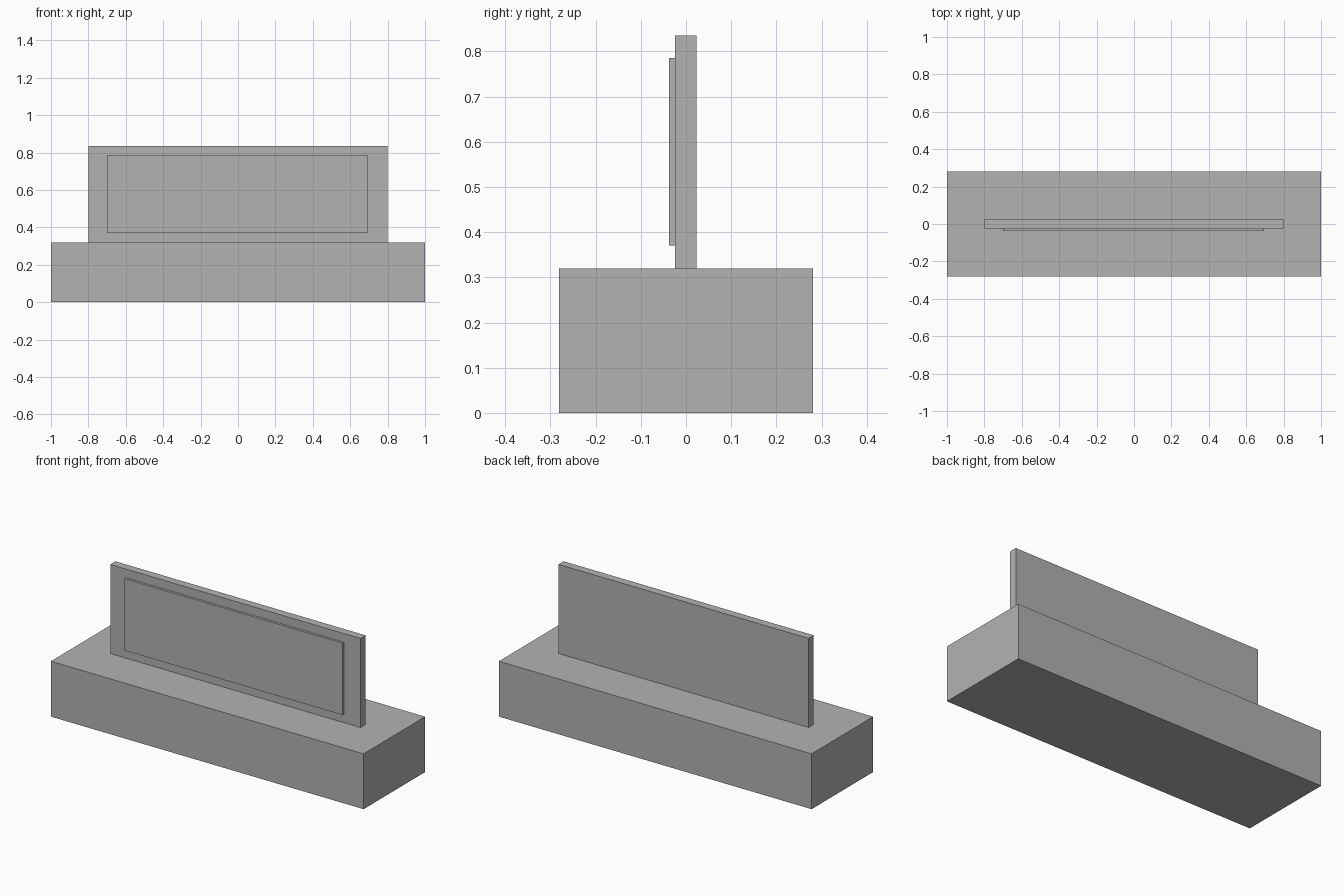
import bpy

if "Cube" in bpy.data.objects:
    bpy.data.objects.remove(bpy.data.objects["Cube"])

# One flat grey for the whole model
grey = bpy.data.materials.new("mid_grey")
grey.diffuse_color = (0.448, 0.448, 0.448, 1.0)
grey.use_nodes = True
grey.node_tree.nodes["Principled BSDF"].inputs["Base Color"].default_value = grey.diffuse_color


def box(name, low, high):
    """Box spanning two opposite corners."""
    centre = [(a + b) / 2 for a, b in zip(low, high)]
    size = [b - a for a, b in zip(low, high)]
    bpy.ops.mesh.primitive_cube_add(size=1, location=centre)
    ob = bpy.context.object
    ob.name = name
    ob.scale = size
    bpy.ops.object.transform_apply(location=False, rotation=False, scale=True)
    ob.data.materials.append(grey)
    return ob


# Low wide base block
box("base_block", (-1.0, -0.281, 0.0), (1.0, 0.281, 0.32))
# Thin upright panel standing on the base
box("upright_panel", (-0.8, -0.024, 0.32), (0.8, 0.023, 0.835))
# Raised plate on the front of the panel
box("front_plate", (-0.7, -0.038, 0.37), (0.695, -0.024, 0.785))
